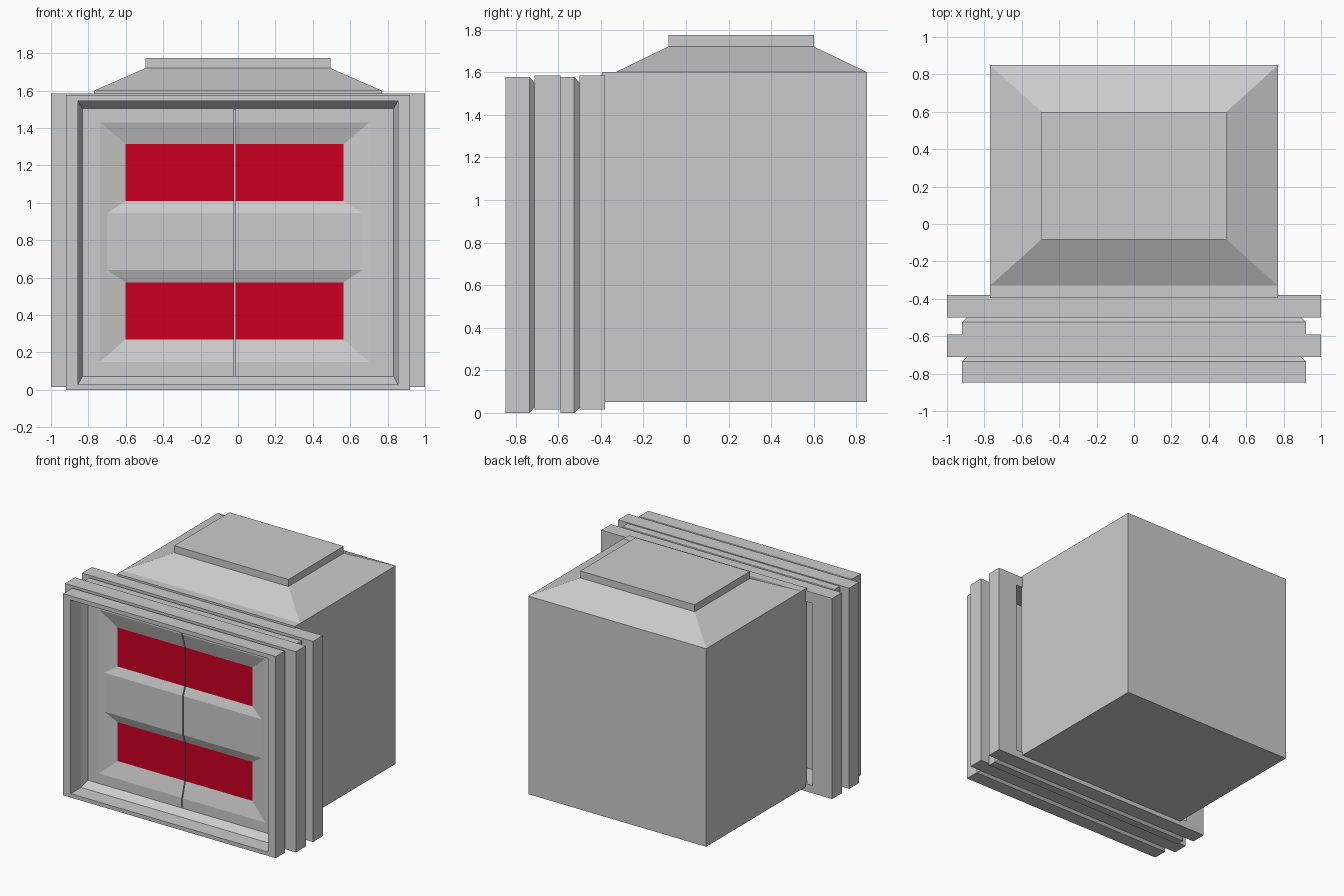
import bpy, bmesh

if "Cube" in bpy.data.objects:
    bpy.data.objects.remove(bpy.data.objects["Cube"])

red = bpy.data.materials.new("red_paint")
red.diffuse_color = (0.6, 0.0, 0.015, 1)
red.use_nodes = True
red.node_tree.nodes["Principled BSDF"].inputs["Base Color"].default_value = red.diffuse_color
SEAM_X = -0.018


def finish(name, bm):
    bmesh.ops.recalc_face_normals(bm, faces=bm.faces[:])
    mesh = bpy.data.meshes.new(name)
    bm.to_mesh(mesh)
    bm.free()
    obj = bpy.data.objects.new(name, mesh)
    bpy.context.collection.objects.link(obj)
    return obj


def bridge(bm, a, b, closed=True):
    n = len(a)
    for i in range(n if closed else n - 1):
        j = (i + 1) % n
        bm.faces.new((a[i], a[j], b[j], b[i]))


def stack(name, levels):
    """Capped stack of rectangles: (z, x half width, y0, y1)."""
    bm = bmesh.new()
    loops = [[bm.verts.new(p) for p in ((-h, y0, z), (h, y0, z), (h, y1, z), (-h, y1, z))]
             for z, h, y0, y1 in levels]
    for a, b in zip(loops, loops[1:]):
        bridge(bm, a, b)
    bm.faces.new(loops[0])
    bm.faces.new(loops[-1])
    return finish(name, bm)


def ring(name, section):
    """Rectangular frame from a closed section: (y, x half width, z0, z1)."""
    bm = bmesh.new()
    loops = [[bm.verts.new(p) for p in ((-h, y, z0), (h, y, z0), (h, y, z1), (-h, y, z1))]
             for y, h, z0, z1 in section]
    for a, b in zip(loops, loops[1:] + loops[:1]):
        bridge(bm, a, b)
    return finish(name, bm)


def mirror_at_seam(obj):
    obj.location.x = SEAM_X
    obj.modifiers.new("other_leaf", 'MIRROR').use_mirror_merge = False


# Main housing and sloped roof with raised cap
stack("housing", [(0.05, 0.77, -0.395, 0.85), (1.60, 0.77, -0.395, 0.85)])
stack("roof", [(1.60, 0.77, -0.33, 0.85), (1.72, 0.495, -0.083, 0.60)])
stack("roof_cap", [(1.72, 0.495, -0.083, 0.60), (1.775, 0.495, -0.083, 0.60)])

# Two stepped frames, each a rim with a chamfered back and a wider flange
rim, neck = (0.92, 0.0, 1.578), (0.895, 0.025, 1.55)
flange, inner, mouth = (1.0, 0.015, 1.585), (0.83, 0.075, 1.50), (0.855, 0.03, 1.545)
ring("front_frame", [(-0.848, *rim), (-0.735, *rim), (-0.712, *neck), (-0.712, *flange),
                     (-0.59, *flange), (-0.59, *inner), (-0.66, *inner),
                     (-0.72, *mouth), (-0.848, *mouth)])
ring("rear_frame", [(-0.59, *rim), (-0.525, *rim), (-0.50, *neck), (-0.50, *flange),
                    (-0.38, *flange), (-0.38, *inner), (-0.59, *inner)])

# Door leaves with a recessed red panel, split by a narrow gap
GAP = 0.004
bm = bmesh.new()
levels = [(-0.60, 0.85, 0.06, 1.52), (-0.665, 0.85, 0.06, 1.52),
          (-0.665, 0.72, 0.15, 1.43), (-0.63, 0.583, 0.27, 1.315)]
loops = [[bm.verts.new(p) for p in ((GAP, y, z0), (h, y, z0), (h, y, z1), (GAP, y, z1))]
         for y, h, z0, z1 in levels]
for a, b in zip(loops, loops[1:]):
    bridge(bm, a, b, closed=False)
bm.faces.new(loops[0])
bm.faces.new(loops[-1]).material_index = 1
bm.faces.new([l[0] for l in loops] + [l[3] for l in reversed(loops)])
door = finish("door", bm)
door.data.materials.append(None)
door.data.materials.append(red)
mirror_at_seam(door)

# Raised bar between the two red bands
bm = bmesh.new()
ends = [[bm.verts.new((x, y, z)) for y, z in
         ((-0.61, 0.575), (-0.63, 0.575), (-0.655, 0.64),
          (-0.655, 0.945), (-0.63, 1.01), (-0.61, 1.01))] for x in (GAP, 0.70)]
bridge(bm, *ends)
for e in ends:
    bm.faces.new(e)
mirror_at_seam(finish("door_bar", bm))
